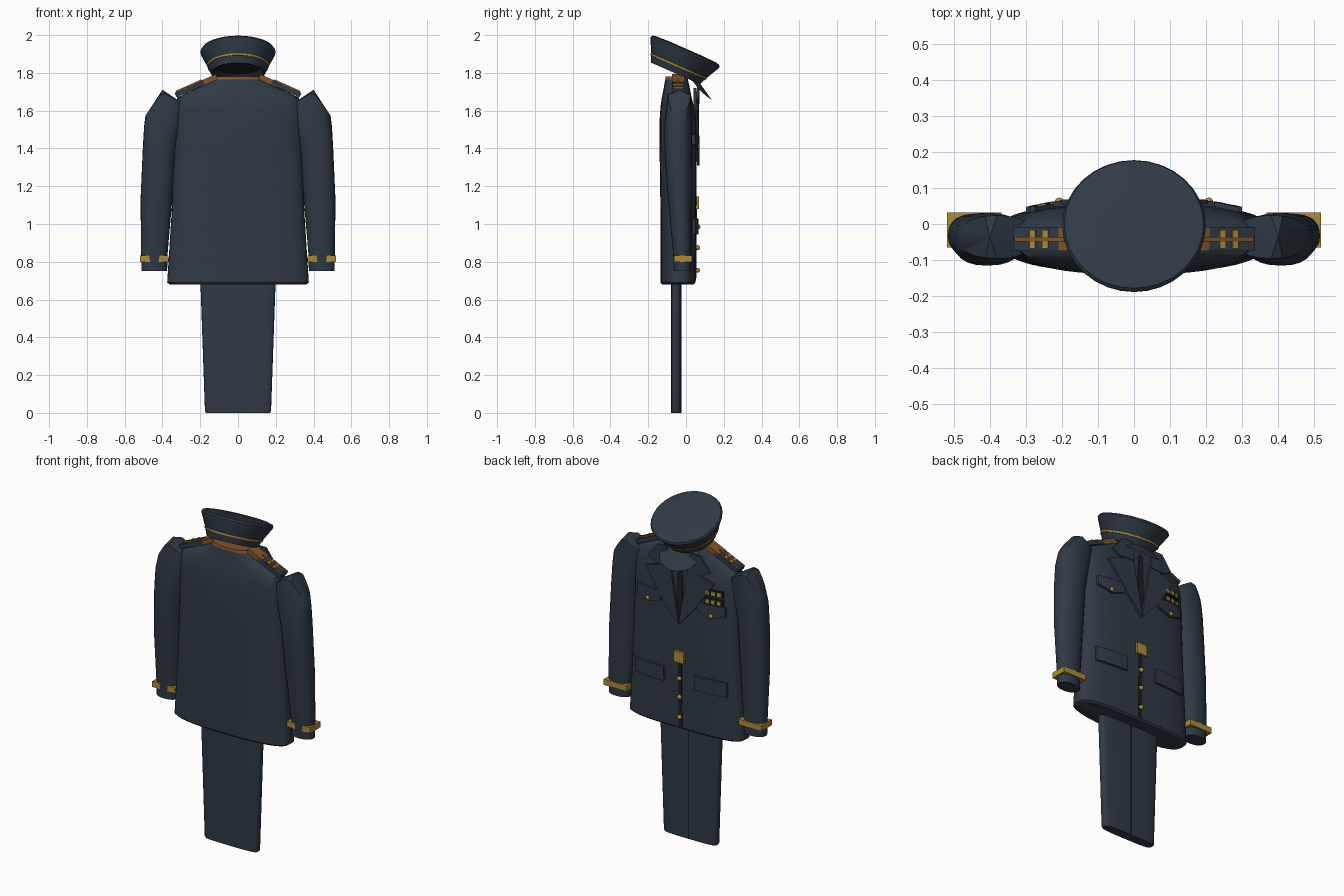
import bpy, bmesh, math
from mathutils import Vector

if "Cube" in bpy.data.objects:
    bpy.data.objects.remove(bpy.data.objects["Cube"], do_unlink=True)


def material(name, rgb):
    m = bpy.data.materials.new(name)
    m.use_nodes = True
    m.diffuse_color = (*rgb, 1)
    m.node_tree.nodes["Principled BSDF"].inputs["Base Color"].default_value = (*rgb, 1)
    return m


NAVY = material("navy cloth", (0.03, 0.042, 0.06))
DARK = material("dark lining", (0.012, 0.013, 0.016))
GOLD = material("gold braid", (0.42, 0.26, 0.045))
BROWN = material("bronze trim", (0.22, 0.09, 0.022))


def finish(name, bm, mats, smooth=True):
    bmesh.ops.recalc_face_normals(bm, faces=bm.faces)
    me = bpy.data.meshes.new(name)
    bm.to_mesh(me)
    bm.free()
    for m in mats:
        me.materials.append(m)
    ob = bpy.data.objects.new(name, me)
    bpy.context.collection.objects.link(ob)
    if smooth:
        bpy.ops.object.select_all(action='DESELECT')
        ob.select_set(True)
        bpy.context.view_layer.objects.active = ob
        bpy.ops.object.shade_smooth_by_angle(angle=math.radians(40))
    return ob


def loft(name, rings, mats=(NAVY,), index=None, tip=None, top=0):
    """Skin closed rings; index gives each band's material slot."""
    bm = bmesh.new()
    vs = [[bm.verts.new(p) for p in r] for r in rings]
    n = len(vs[0])
    for k in range(len(vs) - 1):
        for i in range(n):
            j = (i + 1) % n
            f = bm.faces.new((vs[k][i], vs[k][j], vs[k + 1][j], vs[k + 1][i]))
            f.material_index = index[k] if index else 0
    bm.faces.new(vs[0])
    if tip:
        t = bm.verts.new(tip)
        for i in range(n):
            bm.faces.new((vs[-1][i], vs[-1][(i + 1) % n], t))
    else:
        bm.faces.new(vs[-1]).material_index = top
    return finish(name, bm, mats)


def oval(cx, hw, yb, yf, z, nb=2.0, nf=2.0, n=32):
    """Superellipse ring with separate back and front roundness."""
    cy, hd, pts = (yb + yf) / 2, (yf - yb) / 2, []
    for i in range(n):
        c, s = math.cos(math.tau * i / n), math.sin(math.tau * i / n)
        e = 2 / (nf if s > 0 else nb)
        pts.append(Vector((cx + hw * math.copysign(abs(c) ** e, c),
                           cy + hd * math.copysign(abs(s) ** e, s), z)))
    return pts


def box(name, center, size, mat, tilt=0):
    bm = bmesh.new()
    bmesh.ops.create_cube(bm, size=1)
    bmesh.ops.scale(bm, vec=size, verts=bm.verts)
    ob = finish(name, bm, [mat], False)
    ob.location, ob.rotation_euler = center, (0, tilt, 0)
    return ob


# Jacket body: height, half width, back, front
BODY = [(0.68, 0.36, -0.125, 0.04), (0.69, 0.375, -0.135, 0.05), (1.05, 0.352, -0.135, 0.054),
        (1.4, 0.338, -0.14, 0.056), (1.55, 0.335, -0.14, 0.052), (1.62, 0.333, -0.135, 0.042),
        (1.67, 0.322, -0.128, 0.03), (1.72, 0.215, -0.118, 0.02), (1.765, 0.12, -0.11, 0.01),
        (1.78, 0.115, -0.108, 0.008)]
NB, NF = 2.5, 3.5
loft("jacket_body", [oval(0, w, b, f, z, NB, NF, 48) for z, w, b, f in BODY],
     (NAVY, BROWN), [0] * (len(BODY) - 2) + [1], top=1)


def front_y(x, z):
    for p, q in zip(BODY, BODY[1:]):
        if p[0] <= z <= q[0]:
            t = (z - p[0]) / (q[0] - p[0])
            w, b, f = (p[i] + t * (q[i] - p[i]) for i in (1, 2, 3))
            u = min(abs(x) / w, 0.97)
            return (b + f) / 2 + (f - b) / 2 * (1 - u ** NF) ** (1 / NF)
    return 0


def patch(name, outline, mat, lift=0.01, thick=0.014, side=1):
    """Plate cut from an x-z outline and draped over the jacket front."""
    bm = bmesh.new()
    bm.faces.new([bm.verts.new((side * x, 0, z)) for x, z in outline])
    for axis, start in (((1, 0, 0), -0.4), ((0, 0, 1), 0.7)):
        for i in range(28):
            bmesh.ops.bisect_plane(bm, geom=bm.verts[:] + bm.edges[:] + bm.faces[:],
                                   plane_co=Vector(axis) * (start + i * 0.04), plane_no=axis)
    for v in bm.verts:
        v.co.y = front_y(v.co.x, min(v.co.z, 1.55)) + lift
    new = bmesh.ops.extrude_face_region(bm, geom=bm.faces[:])["geom"]
    for v in new:
        if isinstance(v, bmesh.types.BMVert):
            v.co.y -= thick
    return finish(name, bm, [mat])


def rect(x0, x1, z0, z1):
    return [(x0, z0), (x1, z0), (x1, z1), (x0, z1)]


def button(name, x, z):
    bm = bmesh.new()
    bmesh.ops.create_uvsphere(bm, u_segments=12, v_segments=8, radius=0.013)
    finish(name, bm, [GOLD]).location = (x, front_y(x, z) + 0.01, z)


# Trousers with front seam
loft("trousers", [oval(0, w, -0.08, -0.025, z, 4, 4) for z, w in ((0, 0.17), (0.01, 0.175), (0.72, 0.2))])
box("trouser_seam", (0, -0.026, 0.35), (0.006, 0.006, 0.7), DARK)

# Jacket front closure
patch("placket", rect(-0.011, 0.011, 0.7, 1.09), DARK, 0.004)
patch("buckle", rect(-0.033, 0.033, 1.08, 1.145), GOLD, 0.014)
for z in (0.755, 0.875, 0.985):
    button("front_button", 0, z)
patch("shirt_front", [(0, 1.33), (0.075, 1.72), (-0.075, 1.72)], NAVY, 0.003)
patch("tie", [(0, 1.36), (0.022, 1.45), (0.014, 1.7), (-0.014, 1.7), (-0.022, 1.45)], DARK, 0.007)

for s, label in ((1, "left"), (-1, "right")):
    # Lapel and collar, parted by a notch
    patch(label + "_lapel", [(0.0, 1.31), (0.1, 1.42), (0.225, 1.6), (0.15, 1.625), (0.06, 1.66)],
          NAVY, 0.016, 0.014, s)
    patch(label + "_collar", [(0.055, 1.64), (0.15, 1.635), (0.205, 1.665), (0.14, 1.75), (0.075, 1.75)],
          NAVY, 0.02, 0.012, s)
    # Pockets
    patch(label + "_chest_flap", [(0.12, 1.42), (0.205, 1.39), (0.29, 1.42), (0.29, 1.475), (0.12, 1.475)],
          NAVY, 0.014, 0.02, s)
    button(label + "_chest_button", s * 0.207, 1.41)
    patch(label + "_hip_flap", rect(0.1, 0.3, 0.945, 1.03), NAVY, 0.013, 0.02, s)

    # Sleeve with a peaked shoulder
    rings = [oval(s * cx, hw, cy - hd, cy + hd, z, 2.2, 2.2, 24) for z, cx, hw, cy, hd in
             ((0.75, 0.443, 0.068, -0.02, 0.045), (0.84, 0.443, 0.07, -0.02, 0.048),
              (1.13, 0.432, 0.084, -0.033, 0.062), (1.4, 0.416, 0.088, -0.042, 0.073),
              (1.52, 0.4, 0.097, -0.042, 0.073), (1.6, 0.38, 0.11, -0.036, 0.06))]
    for p in rings[-1]:
        d = abs(p.x) - 0.4
        p.z = 1.7 - (1.4 * d if d > 0 else -0.58 * d)
    loft(label + "_sleeve", rings, tip=(s * 0.4, -0.036, 1.71))
    box(label + "_cuff_braid", (s * 0.443, -0.016, 0.815), (0.15, 0.097, 0.034), GOLD)

    # Shoulder board, built along its slope
    tilt = math.radians(24)

    def on_board(name, x, dy, length, width, thick, mat, rise=0.0):
        z = 1.778 - (x - 0.115) * math.tan(tilt) + rise
        box(label + name, (s * x, -0.042 + dy, z), (length, width, thick), mat, s * tilt)

    on_board("_shoulder_board", 0.255, 0, 0.165, 0.066, 0.025, NAVY)
    on_board("_shoulder_trim", 0.158, 0, 0.1, 0.066, 0.03, BROWN)
    on_board("_shoulder_emblem", 0.26, 0, 0.15, 0.012, 0.012, BROWN, 0.016)
    for x in (0.245, 0.28):
        for dy in (-0.016, 0.016):
            on_board("_rank_bar", x, dy, 0.017, 0.02, 0.008, GOLD, 0.016)

# Medal ribbons on one breast
for z in (1.495, 1.545):
    patch("ribbon_backing", rect(-0.275, -0.165, z - 0.018, z + 0.018), DARK, 0.012)
    for x in (-0.255, -0.22, -0.185):
        patch("ribbon_bar", rect(x - 0.011, x + 0.011, z - 0.011, z + 0.011), GOLD, 0.016, 0.008)

# Peaked cap, tilted forward: radius and height along its axis
CAP = [(0.125, 0.05), (0.135, 0.0), (0.141, 0.0), (0.157, 0.036), (0.161, 0.036), (0.163, 0.045),
       (0.161, 0.046), (0.195, 0.112), (0.199, 0.124), (0.193, 0.134), (0.175, 0.139), (0.09, 0.142)]
cap_parts = [loft("cap", [oval(0, r, -r, r, h, n=32) for r, h in CAP], (NAVY, DARK, GOLD),
                  [1, 0, 0, 2, 2, 2] + [0] * 5)]
cap_parts[0].data.polygons[(len(CAP) - 1) * 32].material_index = 1

# Cap visor
bm = bmesh.new()
rows = []
for i in range(13):
    t = (i / 6 - 1)
    a = t * math.radians(48)
    reach = 0.094 * math.sqrt(max(1 - t * t, 0.002))
    rows.append([bm.verts.new((math.sin(a) * (0.139 + reach * k), math.cos(a) * (0.139 + reach * k),
                               0.004 - 0.6 * reach * k)) for k in (0, 0.5, 1)])
for p, q in zip(rows, rows[1:]):
    for k in (0, 1):
        bm.faces.new((p[k], p[k + 1], q[k + 1], q[k]))
bmesh.ops.solidify(bm, geom=bm.faces[:], thickness=0.006)
cap_parts.append(finish("cap_visor", bm, [NAVY]))
for ob in cap_parts:
    ob.location = (0, -0.055, 1.797)
    ob.rotation_euler = (math.radians(-23.7), 0, 0)
